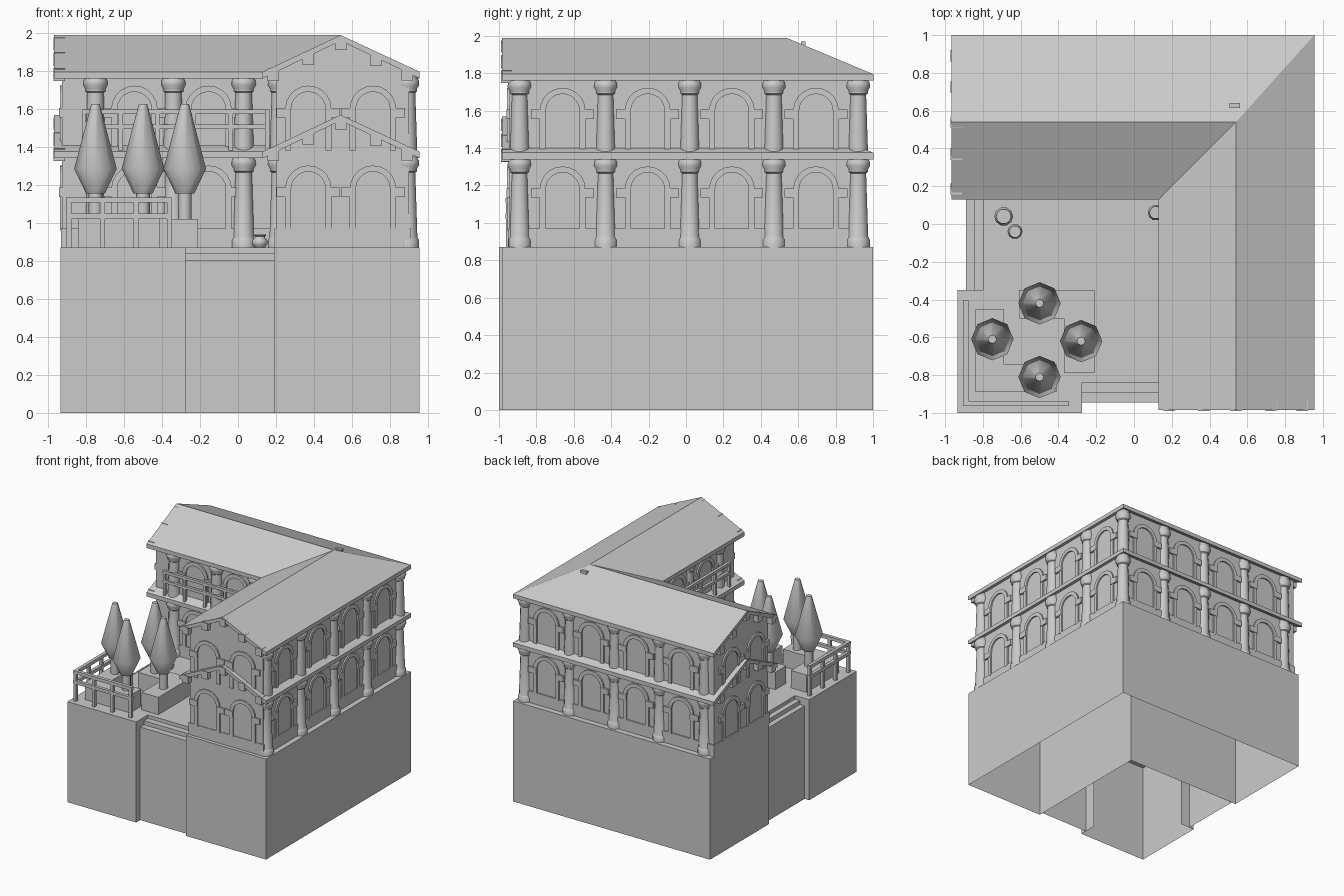
import bpy, bmesh
from math import pi, sin, cos, radians

if "Cube" in bpy.data.objects:
    bpy.data.objects.remove(bpy.data.objects["Cube"])

C = 0.54          # ridge line position of both wings
BASE, STEP = 0.87, 0.42   # podium height, storey height


def make(name, verts, faces, smooth=False):
    me = bpy.data.meshes.new(name)
    me.from_pydata(verts, [], faces)
    bm = bmesh.new()
    bm.from_mesh(me)
    bmesh.ops.recalc_face_normals(bm, faces=bm.faces)
    bm.to_mesh(me)
    bm.free()
    if smooth:
        me.polygons.foreach_set("use_smooth", [True] * len(me.polygons))
        me.set_sharp_from_angle(angle=radians(50))
    return put(name, me)


def put(name, me, loc=(0, 0, 0), rot=0):
    ob = bpy.data.objects.new(name, me)
    ob.location, ob.rotation_euler = loc, (0, 0, rot)
    bpy.context.collection.objects.link(ob)
    return ob


def prism(name, pts, z0, z1, skip=(), bottom=False):
    n = len(pts)
    v = [(x, y, z0) for x, y in pts] + [(x, y, z1) for x, y in pts]
    f = [(i, (i + 1) % n, n + (i + 1) % n, n + i) for i in range(n) if i not in skip]
    f.append(tuple(range(n, 2 * n)))
    if bottom:
        f.append(tuple(range(n)))
    return make(name, v, f)


def box(name, x0, x1, y0, y1, z0, z1):
    return prism(name, [(x0, y0), (x1, y0), (x1, y1), (x0, y1)], z0, z1, bottom=True)


def sweep(name, sec, x_end, y_end):
    """Closed section (offset, z) run along both wings with a mitred corner."""
    n = len(sec)
    def oy(d):
        return C + d * (1.11 if d > 0 else 1)
    v = [(x_end, oy(d), z) for d, z in sec]
    v += [(C + d, oy(d), z) for d, z in sec]
    v += [(C + d, y_end, z) for d, z in sec]
    f = [(k * n + i, k * n + (i + 1) % n, k * n + n + (i + 1) % n, k * n + n + i)
         for k in range(2) for i in range(n)]
    f += [tuple(range(n)), tuple(range(2 * n, 3 * n))]
    return make(name, v, f)


def lathe(name, prof, sides, loc=(0, 0, 0), smooth=True):
    v = [(r * cos(2 * pi * j / sides), r * sin(2 * pi * j / sides), z)
         for r, z in prof for j in range(sides)]
    f = [(k * sides + j, k * sides + (j + 1) % sides,
          (k + 1) * sides + (j + 1) % sides, (k + 1) * sides + j)
         for k in range(len(prof) - 1) for j in range(sides)]
    f += [tuple(range(sides)), tuple(range(len(v) - sides, len(v)))]
    ob = make(name, v, f, smooth)
    ob.location = loc
    return ob


# hollow podium under the wings and under the courtyard
prism("wing_podium", [(-.93, .19), (.19, .19), (.19, -.98), (.955, -.98), (.955, 1), (-.93, 1)], 0, BASE)
prism("courtyard_podium", [(-.935, -1), (-.275, -1), (-.275, -.84), (.19, -.84), (.19, .19),
                           (-.80, .19), (-.80, -.35), (-.935, -.35)], 0, BASE, skip=(2, 3, 4, 5))

# entrance steps at the front and on the left
drop = [(0, .87), (0, .84), (.5, .84), (.5, .805), (1, .805), (1, 0)]
quads = [(2 * i, 2 * i + 1, 2 * i + 3, 2 * i + 2) for i in range(5)]
make("front_steps", [(x, -.84 - .105 * t, z) for t, z in drop for x in (-.275, .19)], quads)
make("left_steps", [(-.80 - .09 * t, y, z) for t, z in drop for y in (-.35, .19)], quads)

# column meshes: with base (ground floor), without (upper floor)
top = [(.043, 1.265), (.052, 1.272), (.052, 1.285), (.064, 1.305), (.062, 1.33), (.055, 1.338), (.055, 1.36)]
col_low = [(.063, .87), (.063, .91), (.056, .92), (.054, .925)] + top
col_up = [(.054, .93)] + top

# column places
places = [(.89, y) for y in (-.89, -.43, .02, .47, .92)]
places += [(x, .92) for x in (.46, .03, -.40, -.83)]
places += [(x, .20) for x in (-.75, -.34, .03)] + [(.22, y) for y in (.03, -.34, -.75)]

# arch places: x, y, facing angle
R, B, L = pi / 2, pi, -pi / 2
arches = [(.90, y, R) for y in (-.66, -.205, .245, .695)]
arches += [(x, .94, B) for x in (.675, .245, -.185, -.615)]
arches += [(x, .20, 0) for x in (-.545, -.155)] + [(.20, y, L) for y in (-.155, -.545)]
arches += [(x, -.945, 0) for x in (.37, .71)] + [(-.925, y, L) for y in (.37, .71)]


def arch_mesh():
    """Raised round-headed surround with impost bars, facing -y."""
    v, f, n, spring = [], [], 10, 1.18
    path = [(-1, .96 - spring)] + [(-cos(pi * i / n), sin(pi * i / n)) for i in range(n + 1)] + [(1, .96 - spring)]
    for i, (a, b) in enumerate(path):
        leg = i in (0, len(path) - 1)
        for r in (.09, .122):
            z = spring + (b if leg else b * r)
            v += [(a * r, -.012, z), (a * r, .01, z)]
    for i in range(len(path) - 1):
        k = 4 * i
        f += [(k, k + 4, k + 6, k + 2), (k, k + 1, k + 5, k + 4), (k + 2, k + 6, k + 7, k + 3)]
    e = len(v) - 4
    f += [(0, 2, 3, 1), (e, e + 1, e + 3, e + 2)]
    for s in (-1, 1):
        k = len(v)
        v += [(s * x, y, z) for z in (1.135, 1.185) for x, y in ((.09, .01), (.09, -.016), (.168, -.016), (.168, .01))]
        f += [(k, k + 1, k + 2, k + 3), (k + 4, k + 5, k + 6, k + 7)]
        f += [(k + i, k + (i + 1) % 4, k + 4 + (i + 1) % 4, k + 4 + i) for i in range(4)]
    return v, f


# two storeys: walls, roof slab, columns, arches and gable brackets
for level, label in enumerate(("lower", "upper")):
    dz = STEP * level
    z0 = BASE if level == 0 else 1.35
    sweep(label + "_walls", [(-.34, z0), (.36, z0), (.36, 1.375 + dz), (0, 1.54 + dz), (-.34, 1.38 + dz)], -.925, -.945)
    sweep(label + "_roof", [(-.41, 1.375 + dz), (0, 1.568 + dz), (.416, 1.375 + dz),
                            (.416, 1.34 + dz), (0, 1.538 + dz), (-.41, 1.34 + dz)], -.967, -.985)
    for i, (x, y) in enumerate(places):
        if i == 0:
            me = lathe(label + "_column", col_up if level else col_low, 12, (x, y, dz)).data
        else:
            put(label + "_column", me, (x, y, dz))
    for i, (x, y, a) in enumerate(arches):
        if i == 0:
            ob = make(label + "_arch", *arch_mesh())
            ob.location, ob.rotation_euler = (x, y, dz), (0, 0, a)
        else:
            put(label + "_arch", ob.data, (x, y, dz), a)
    for d in (-.355, -.17, 0, .185, .35):
        z = 1.555 - .46 * abs(d) + dz
        box("front_bracket", C + d - .03, C + d + .03, -.99, -.93, z - .065, z)
        box("left_bracket", -.972, -.91, C + d - .03, C + d + .03, z - .065, z)

# plinth around the ground floor
sweep("wall_plinth", [(-.348, .86), (.37, .86), (.37, .97), (-.348, .97)], -.932, -.95)
# roof vent by the ridge
box("roof_vent", .505, .56, .615, .64, 1.93, 1.97)


# railings
def railing(name, a, b, zs, z0, posts, w=.012):
    for z in zs:
        box(name + "_rail", min(a[0], b[0]) - w, max(a[0], b[0]) + w,
            min(a[1], b[1]) - w, max(a[1], b[1]) + w, z - w, z + w)
    for i in range(posts):
        t = i / (posts - 1)
        x, y = a[0] + (b[0] - a[0]) * t, a[1] + (b[1] - a[1]) * t
        box(name + "_post", x - w * .9, x + w * .9, y - w * .9, y + w * .9, z0, zs[0])


railing("terrace_front", (-.89, -.95), (-.36, -.95), (1.12, 1.035), BASE, 4, .014)
railing("terrace_left", (-.89, -.95), (-.89, -.42), (1.12, 1.035), BASE, 4, .014)
railing("balcony_back", (.155, .155), (-.81, .155), (1.585, 1.505), 1.35, 6)
railing("balcony_right", (.155, .155), (.155, -.81), (1.585, 1.505), 1.35, 6)

# L-shaped planters
prism("front_planter", [(-.84, -.89), (-.41, -.89), (-.41, -.74), (-.69, -.74), (-.69, -.45), (-.84, -.45)], .86, 1.02)
prism("back_planter", [(-.21, -.35), (-.61, -.35), (-.61, -.50), (-.37, -.50), (-.37, -.79), (-.21, -.79)], .86, 1.02)

# trees
for x, y in ((-.75, -.61), (-.50, -.81), (-.50, -.42), (-.28, -.62)):
    lathe("tree_trunk", [(.036, 1.0), (.036, 1.18)], 8, (x, y, 0))
    lathe("tree_crown", [(.05, 1.155), (.112, 1.285), (.022, 1.625)], 8, (x, y, 0))

# clay pots
pot = [(.6, 0), (.95, .4), (1, .8), (.65, 1.25), (.6, 1.4), (.8, 1.5), (.8, 1.65)]
for x, y, r in ((-.69, .04, .05), (-.63, -.04, .04), (.115, .06, .042)):
    lathe("pot", [(a * r, b * r) for a, b in pot], 10, (x, y, BASE))
